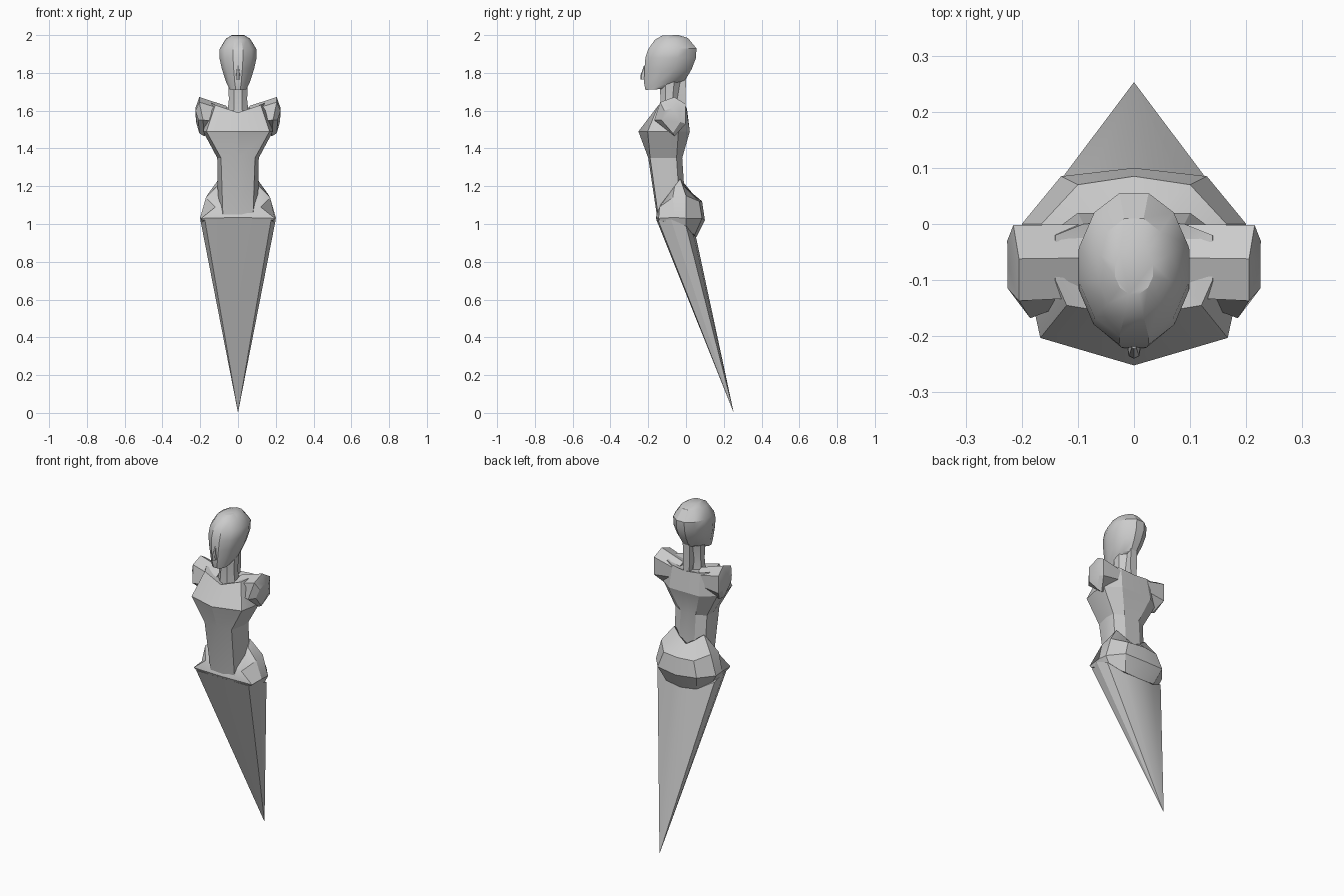
import bpy, bmesh, math

stone = bpy.data.materials.new("plain grey")
stone.diffuse_color = (0.6, 0.6, 0.6, 1)


def finish(name, bm, angle=28):
    bmesh.ops.remove_doubles(bm, verts=bm.verts, dist=0.0005)
    bmesh.ops.recalc_face_normals(bm, faces=bm.faces)
    mesh = bpy.data.meshes.new(name)
    bm.to_mesh(mesh)
    bm.free()
    mesh.materials.append(stone)
    ob = bpy.data.objects.new(name, mesh)
    bpy.context.collection.objects.link(ob)
    bpy.ops.object.select_all(action='DESELECT')
    ob.select_set(True)
    bpy.context.view_layer.objects.active = ob
    bpy.ops.object.shade_smooth_by_angle(angle=math.radians(angle))
    return ob


def loft(name, rings, angle=28):
    """Skin a stack of closed rings and cap both ends."""
    bm = bmesh.new()
    loops = [[bm.verts.new(p) for p in r] for r in rings]
    n = len(loops[0])
    for a, b in zip(loops, loops[1:]):
        for i in range(n):
            j = (i + 1) % n
            bm.faces.new((a[i], a[j], b[j], b[i]))
    for r in (loops[0], loops[-1]):
        bm.faces.new(r)
    return finish(name, bm, angle)


def sym(half):
    """Half outline from front centre to back centre, mirrored to a full ring."""
    return half + [(-x, y, z) for x, y, z in half[-2:0:-1]]


def level(z, pts):
    return sym([(x, y, z) for x, y in pts])


def oval(zf, zb, y0, y1, w, n=12):
    """Oval ring, tilted from front height zf to back height zb."""
    ring = []
    for i in range(n):
        a = 2 * math.pi * (i + 0.5) / n
        c, s = math.cos(a) / math.cos(math.pi / n), math.sin(a)
        ring.append((w * s / math.cos(math.pi / n) * 0.966,
                     (y0 + y1) / 2 - c * (y1 - y0) / 2,
                     (zf + zb) / 2 + c * (zf - zb) / 2))
    return ring


# Tapering lower body, swept back to a point
rim = sym([(0, -.158, 1.025), (.175, -.148, 1.02), (.2, -.08, 1.025),
           (.19, -.0, .99), (.1, .04, .94), (0, .052, .935)])
tip = (0, .253, 0.0)
end = [tuple(t + (p - t) * 0.004 for p, t in zip(v, tip)) for v in rim]
loft("tail", [rim, end], 20)

# Hips with a raised rear crest
loft("hips", [
    sym([(0, -.155, 1.02), (.185, -.14, 1.02), (.19, -.06, 1.0),
         (.175, 0, .98), (.1, .045, .94), (0, .055, .93)]),
    sym([(0, -.16, 1.035), (.195, -.145, 1.03), (.2, -.06, 1.035),
         (.2, 0, 1.03), (.13, .085, 1.03), (0, .1, 1.02)]),
    sym([(0, -.15, 1.055), (.12, -.14, 1.09), (.17, -.07, 1.14),
         (.165, 0, 1.15), (.1, .07, 1.12), (0, .085, 1.12)]),
    sym([(0, -.14, 1.06), (.08, -.13, 1.11), (.11, -.06, 1.2),
         (.1, -.03, 1.24), (.05, -.01, 1.2), (0, 0, 1.17)])])

# Waist, bust and collar
loft("torso", [
    level(1.05, [(0, -.155), (.08, -.148), (.105, -.08), (.1, -.03), (.05, 0), (0, 0)]),
    level(1.35, [(0, -.2), (.09, -.19), (.11, -.1), (.105, -.05), (.05, -.02), (0, -.02)]),
    level(1.49, [(0, -.252), (.167, -.203), (.185, -.12), (.18, -.04), (.1, .02), (0, .02)]),
    sym([(0, -.165, 1.59), (.12, -.145, 1.63), (.14, -.1, 1.64),
         (.14, -.02, 1.63), (.09, 0, 1.62), (0, .005, 1.61)]),
    sym([(0, -.12, 1.58), (.06, -.11, 1.6), (.07, -.08, 1.61),
         (.07, -.04, 1.61), (.04, -.02, 1.61), (0, -.01, 1.6)])], 22)

# Blocky shoulders
for side, s in (("left", 1), ("right", -1)):
    outline = [[(.06, -.13, 1.6), (.06, -.06, 1.625), (.06, 0, 1.6),
                (.06, 0, 1.55), (.06, -.06, 1.53), (.06, -.12, 1.54)],
               [(.205, -.137, 1.645), (.205, -.062, 1.672), (.215, -.002, 1.635),
                (.215, -.002, 1.53), (.18, -.06, 1.465), (.185, -.168, 1.55)],
               [(.225, -.115, 1.6), (.225, -.07, 1.615), (.226, -.03, 1.6),
                (.222, -.03, 1.54), (.205, -.07, 1.48), (.21, -.13, 1.55)]]
    loft(side + "_shoulder", [[(s * x, y, z) for x, y, z in r] for r in outline])

# Neck and the narrow strand of hair behind it
loft("neck", [oval(1.57, 1.57, -.14, -.03, .06, 8), oval(1.66, 1.66, -.135, -.045, .05, 8),
              oval(1.76, 1.76, -.14, -.03, .055, 8)])
loft("hair_strand", [level(z, [(0, -.05), (w, -.05), (w, y), (0, y)])
                     for z, w, y in ((1.57, .012, .0), (1.65, .022, -.003), (1.78, .022, .0))])

# Head, with a shallow crown
loft("head", [
    oval(1.71, 1.715, -.215, -.12, .045), oval(1.745, 1.76, -.222, -.005, .065),
    oval(1.82, 1.82, -.22, .03, .088), oval(1.88, 1.88, -.215, .053, .102),
    oval(1.925, 1.93, -.2, .055, .1), oval(1.975, 1.985, -.165, .01, .066),
    oval(1.998, 2.0, -.125, -.04, .035)], 30)

# Nose wedge
loft("nose", [level(1.765, [(0, -.24), (.01, -.235), (.014, -.2), (0, -.2)]),
              level(1.79, [(0, -.24), (.009, -.235), (.012, -.2), (0, -.2)]),
              level(1.84, [(0, -.222), (.004, -.22), (.005, -.2), (0, -.2)])])
